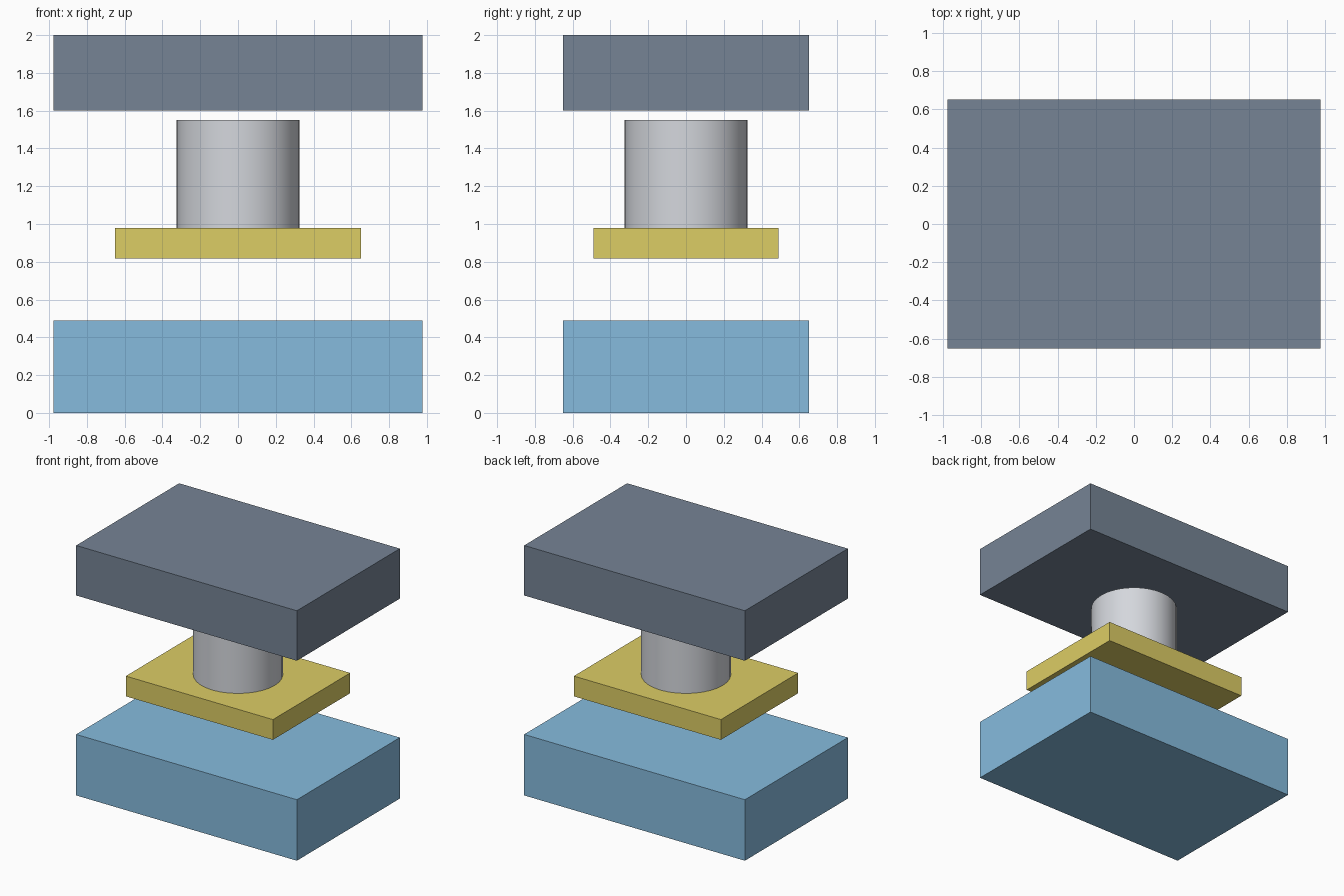
import bpy
import math

if "Cube" in bpy.data.objects:
    bpy.data.objects.remove(bpy.data.objects["Cube"])


def paint(obj, name, rgb):
    mat = bpy.data.materials.new(name)
    mat.diffuse_color = (*rgb, 1.0)
    mat.use_nodes = True
    mat.node_tree.nodes["Principled BSDF"].inputs["Base Color"].default_value = mat.diffuse_color
    obj.data.materials.append(mat)


def block(name, width, depth, z0, z1, rgb):
    bpy.ops.mesh.primitive_cube_add(size=1, location=(0, 0, (z0 + z1) / 2))
    obj = bpy.context.object
    obj.name = name
    obj.scale = (width, depth, z1 - z0)
    bpy.ops.object.transform_apply(location=False, rotation=False, scale=True)
    paint(obj, name + "_colour", rgb)
    return obj


# Three stacked, separated blocks
block("base_block", 1.954, 1.302, 0.0, 0.488, (0.24, 0.50, 0.73))
block("middle_plate", 1.302, 0.977, 0.818, 0.98, (0.72, 0.61, 0.13))
block("top_block", 1.954, 1.302, 1.60, 2.0, (0.18, 0.23, 0.30))

# Round post standing on the middle plate
bottom, top = 0.98, 1.551
bpy.ops.mesh.primitive_cylinder_add(
    vertices=32, radius=0.3255, depth=top - bottom, location=(0, 0, (bottom + top) / 2))
post = bpy.context.object
post.name = "post"
bpy.ops.object.shade_smooth_by_angle(angle=math.radians(30))
paint(post, "post_colour", (0.66, 0.68, 0.72))
